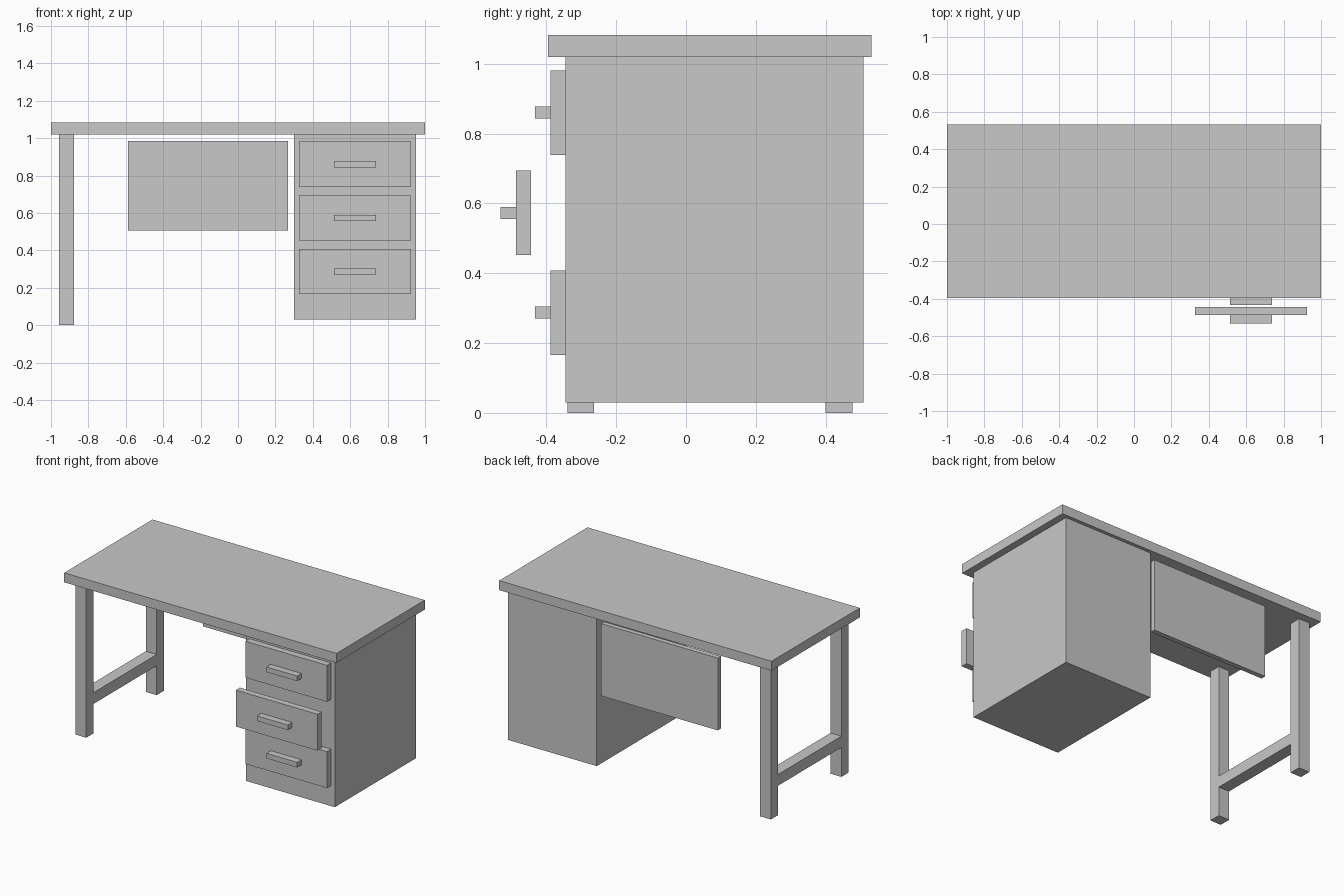
import bpy
import bmesh
from mathutils import Vector

default_cube = bpy.data.objects.get("Cube")
if default_cube:
    bpy.data.objects.remove(default_cube, do_unlink=True)

# One plain grey for the whole desk
GREY = (0.58, 0.58, 0.58, 1.0)
grey = bpy.data.materials.new("light_grey")
grey.use_nodes = True
grey.diffuse_color = GREY
shader = next(n for n in grey.node_tree.nodes if n.type == 'BSDF_PRINCIPLED')
shader.inputs["Base Color"].default_value = GREY


def box(name, x, y, z):
    """Box filling the (low, high) range on each axis, origin at its centre."""
    low, high = (Vector(corner) for corner in zip(x, y, z))
    size = high - low
    bm = bmesh.new()
    bmesh.ops.create_cube(bm, size=1)
    bmesh.ops.scale(bm, vec=size, verts=bm.verts)
    mesh = bpy.data.meshes.new(name)
    bm.to_mesh(mesh)
    bm.free()
    mesh.materials.append(grey)
    obj = bpy.data.objects.new(name, mesh)
    obj.location = (low + high) / 2
    bpy.context.collection.objects.link(obj)
    return obj


# Desk top, drawer cabinet and back panel
TOP_UNDERSIDE = 1.02
box("desk_top", (-1, 1), (-0.395, 0.531), (TOP_UNDERSIDE, 1.083))
CABINET_FRONT = -0.345
box("drawer_cabinet", (0.30, 0.953), (CABINET_FRONT, 0.508), (0.03, TOP_UNDERSIDE))
box("back_panel", (-0.589, 0.268), (0.475, 0.508), (0.505, 0.985))

# Legs joined by a low stretcher
LEG_X = (-0.957, -0.877)
front_y, back_y = (-0.34, -0.263), (0.40, 0.477)
for side, leg_y in (("front", front_y), ("back", back_y)):
    box(side + "_leg", LEG_X, leg_y, (0, TOP_UNDERSIDE))
box("leg_stretcher", LEG_X, (front_y[1], back_y[0]), (0.195, 0.27))

# Drawer fronts with bar handles; the middle one is pulled out
THICKNESS, HALF_HEIGHT = 0.043, 0.121
for level, centre, pull in (("top", 0.86, 0), ("middle", 0.573, 0.099), ("bottom", 0.287, 0)):
    back = CABINET_FRONT - pull
    face = back - THICKNESS
    box(level + "_drawer_front", (0.325, 0.925), (face, back),
        (centre - HALF_HEIGHT, centre + HALF_HEIGHT))
    box(level + "_drawer_handle", (0.513, 0.738), (face - 0.045, face),
        (centre - 0.017, centre + 0.017))
